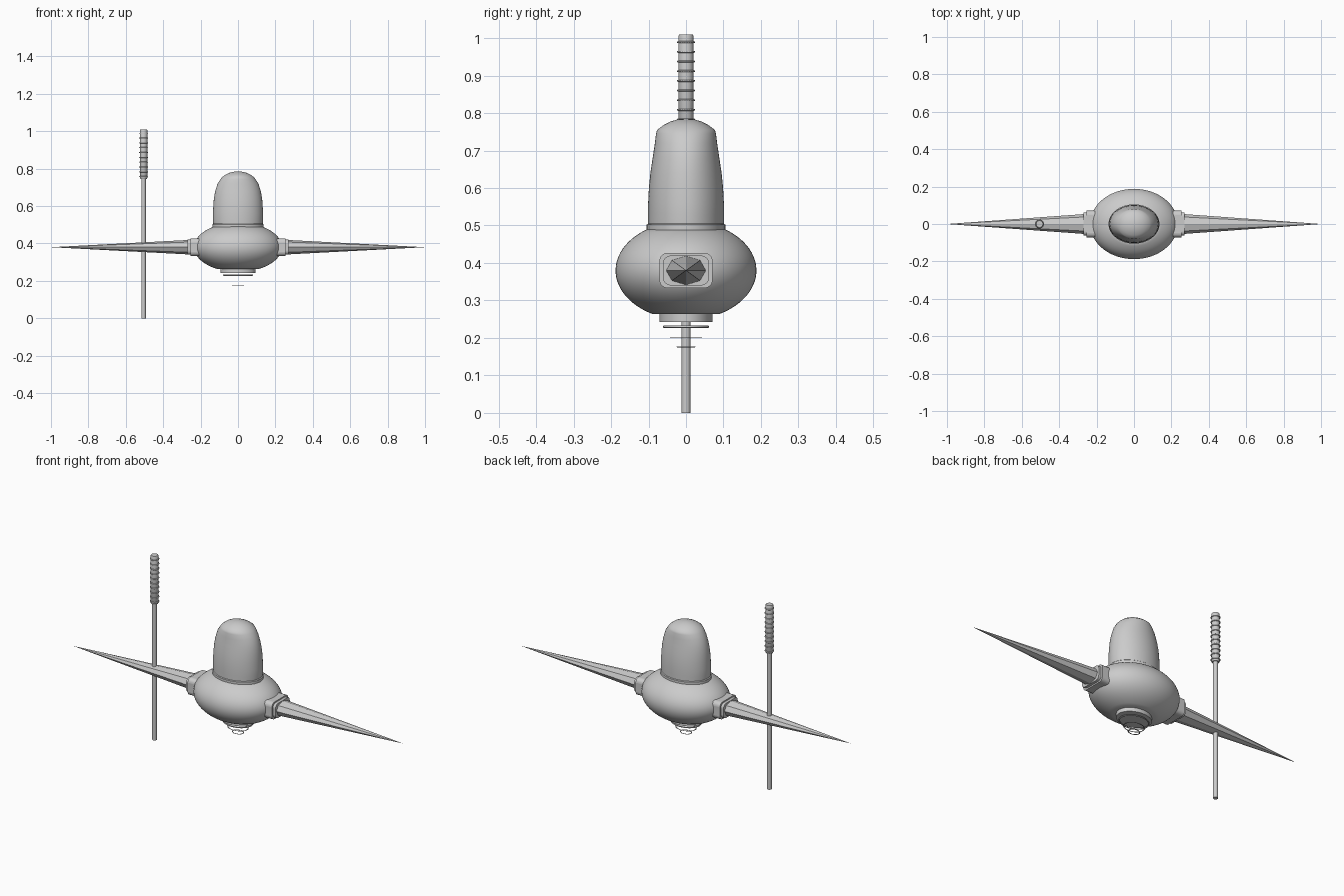
import bpy, math

cube = bpy.data.objects.get("Cube")
if cube:
    bpy.data.objects.remove(cube)

grey = bpy.data.materials.new("light grey")
grey.use_nodes = True
grey.diffuse_color = (0.6, 0.6, 0.6, 1)
grey.node_tree.nodes["Principled BSDF"].inputs["Base Color"].default_value = (0.6, 0.6, 0.6, 1)

HUB_Z = 0.38
STICK_X = -0.505


def finish(obj, name, angle=35):
    obj.name = name
    obj.data.materials.append(grey)
    bpy.ops.object.select_all(action='DESELECT')
    obj.select_set(True)
    bpy.context.view_layer.objects.active = obj
    if angle:
        bpy.ops.object.shade_smooth_by_angle(angle=math.radians(angle))
    return obj


def loft(name, sections, sides=64, x=0.0, angle=35):
    """Stack of ellipses given as (z, x radius, y radius), capped at both ends."""
    verts, faces = [], []
    for z, rx, ry in sections:
        for i in range(sides):
            a = math.tau * i / sides
            verts.append((x + rx * math.cos(a), ry * math.sin(a), z))
    for r in range(len(sections) - 1):
        for i in range(sides):
            j = (i + 1) % sides
            faces.append((r * sides + i, r * sides + j, (r + 1) * sides + j, (r + 1) * sides + i))
    faces.append(tuple(reversed(range(sides))))
    faces.append(tuple(range(len(verts) - sides, len(verts))))
    mesh = bpy.data.meshes.new(name)
    mesh.from_pydata(verts, [], faces)
    obj = bpy.data.objects.new(name, mesh)
    bpy.context.collection.objects.link(obj)
    return finish(obj, name, angle)


def torus(name, z, radius, minor, squash=1.0, x=0.0, flat=1.0, sides=48):
    bpy.ops.mesh.primitive_torus_add(major_radius=radius, minor_radius=minor, major_segments=sides,
                                     minor_segments=10, location=(x, 0, z))
    obj = bpy.context.object
    obj.scale = (1, squash, flat)
    return finish(obj, name, 60)


# Oval body, cut level at top and bottom
body = []
for i in range(25):
    t = math.radians(-62 + 118 * i / 24)
    body.append((HUB_Z + 0.132 * math.sin(t), 0.235 * math.cos(t), 0.188 * math.cos(t)))
loft("body", body)

# Neck collar and tall dome
loft("neck_collar", [(0.48, 0.136, 0.105), (0.502, 0.136, 0.105), (0.506, 0.132, 0.1)])
loft("dome", [(0.5, 0.132, 0.101), (0.53, 0.134, 0.101), (0.56, 0.134, 0.101), (0.6, 0.132, 0.099),
              (0.64, 0.129, 0.095), (0.68, 0.122, 0.089), (0.72, 0.109, 0.083),
              (0.745, 0.093, 0.08), (0.755, 0.084, 0.077), (0.768, 0.067, 0.06),
              (0.777, 0.048, 0.042), (0.783, 0.026, 0.023), (0.785, 0.004, 0.004)], angle=50)

# Base plate and three shrinking rings below it
loft("base_plate", [(0.243, 0.093, 0.071), (0.27, 0.093, 0.071)])
for n, (z, r, minor) in enumerate([(0.23, 0.077, 0.004), (0.202, 0.054, 0.003), (0.176, 0.03, 0.003)]):
    torus(f"thruster_ring_{n + 1}", z, r, minor, squash=0.76, flat=0.8 if n == 0 else 0.4)

# Side arms: rounded sockets and long eight-sided spikes
for side, sx in (("left", 1), ("right", -1)):
    for part, cx, depth, w, h in (("socket", 0.225, 0.06, 0.142, 0.094),
                                  ("socket_lip", 0.255, 0.03, 0.124, 0.08)):
        bpy.ops.mesh.primitive_cube_add(size=1, location=(sx * cx, 0, HUB_Z))
        box = bpy.context.object
        box.scale = (depth, w, h)
        bpy.ops.object.transform_apply(location=False, rotation=False, scale=True)
        # Round only the edges running along the arm
        weight = box.data.attributes.new("bevel_weight_edge", 'FLOAT', 'EDGE')
        for e in box.data.edges:
            a, b = (box.data.vertices[v].co for v in e.vertices)
            weight.data[e.index].value = 1.0 if abs(a.x - b.x) > 0.001 else 0.0
        bevel = box.modifiers.new("round", 'BEVEL')
        bevel.limit_method = 'WEIGHT'
        bevel.width = 0.022
        bevel.segments = 5
        finish(box, f"{side}_{part}")
    bpy.ops.mesh.primitive_cone_add(vertices=8, radius1=1, radius2=0, depth=0.76,
                                    location=(sx * 0.62, 0, HUB_Z),
                                    rotation=(0, sx * math.pi / 2, 0))
    spike = bpy.context.object
    spike.scale = (0.04, 0.055, 1)
    finish(spike, f"{side}_spike", angle=0)

# Staff with ribbed grip
loft("staff", [(0, 0.012, 0.012), (0.76, 0.012, 0.012)], 24, STICK_X)
loft("grip", [(0.745, 0.017, 0.017), (0.75, 0.02, 0.02), (1.005, 0.02, 0.02), (1.01, 0.018, 0.018)], 24, STICK_X)
for i in range(10):
    torus(f"grip_rib_{i + 1}", 0.757 + 0.0258 * i, 0.0205, 0.0035, x=STICK_X, flat=0.8, sides=24)
